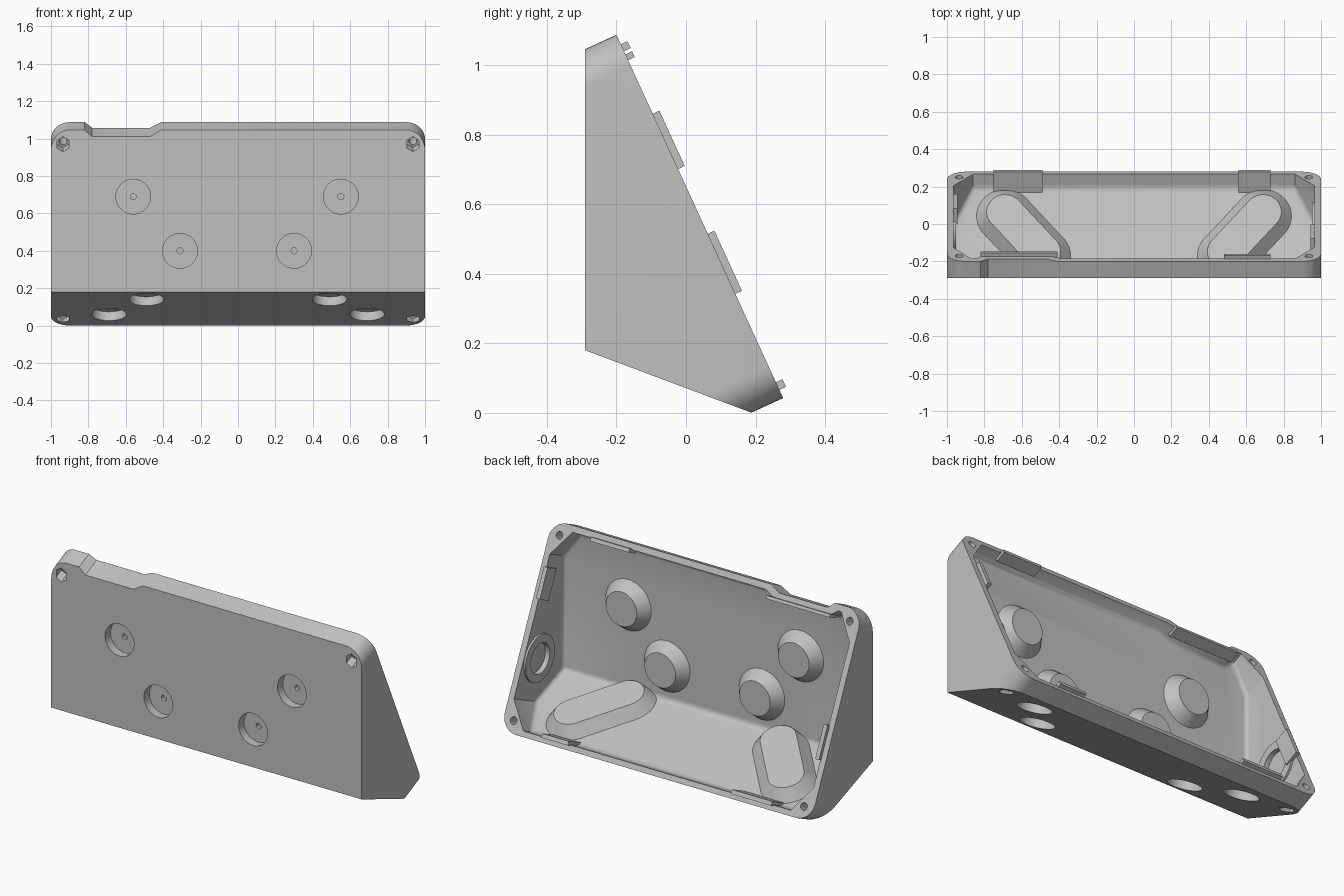
import bpy, bmesh, math
from mathutils import Matrix, Vector

if "Cube" in bpy.data.objects:
    bpy.data.objects.remove(bpy.data.objects["Cube"])

grey = bpy.data.materials.new("light_grey")
grey.diffuse_color = (0.53, 0.53, 0.53, 1)
grey.use_nodes = True
grey.node_tree.nodes["Principled BSDF"].inputs["Base Color"].default_value = grey.diffuse_color


def frame(x, y, z, origin):
    m = Matrix((x, y, z)).transposed().to_4x4()
    m.translation = origin
    return m


# Rim frame: x across, y down the slanted opening, z out of the opening
sl, cl = 0.417, 0.909
RIM = frame((1, 0, 0), (0, sl, -cl), (0, cl, sl), (0, -0.2, 1.088))
# Front frame: z points into the box; floor frame: z points up into the box
FRONT = frame((1, 0, 0), (0, 0, -1), (0, 1, 0), (0, -0.29, 0))
up = Vector((0, 0.351, 0.936)).normalized()
along = Vector((0, up.z, -up.y))
FLOOR = frame((1, 0, 0), along, up, (0, -0.29, 0.18))


def arc(cx, cy, r, a0=0, a1=360, n=40):
    full = a1 - a0 == 360
    return [(cx + r * math.cos(math.radians(a0 + (a1 - a0) * i / n)),
             cy + r * math.sin(math.radians(a0 + (a1 - a0) * i / n)))
            for i in range(n if full else n + 1)]


def finish(bm, name):
    bmesh.ops.recalc_face_normals(bm, faces=bm.faces[:])
    me = bpy.data.meshes.new(name)
    bm.to_mesh(me)
    bm.free()
    me.materials.append(grey)
    ob = bpy.data.objects.new(name, me)
    bpy.context.collection.objects.link(ob)
    return ob


def prism(name, pts, z0, z1, m, clips=(), bevel=0):
    """Extrude a profile, trim it by planes, optionally round the trimmed edges."""
    bm = bmesh.new()
    low = [bm.verts.new(m @ Vector((x, y, z0))) for x, y in pts]
    high = [bm.verts.new(m @ Vector((x, y, z1))) for x, y in pts]
    bm.faces.new(low)
    bm.faces.new(high)
    for i in range(len(pts)):
        j = (i + 1) % len(pts)
        bm.faces.new((low[i], low[j], high[j], high[i]))
    bmesh.ops.recalc_face_normals(bm, faces=bm.faces[:])
    for co, no in clips:
        bmesh.ops.bisect_plane(bm, geom=bm.verts[:] + bm.edges[:] + bm.faces[:],
                               plane_co=co, plane_no=-no, clear_outer=True)
        bmesh.ops.edgeloop_fill(bm, edges=[e for e in bm.edges if e.is_boundary])
    if bevel:
        edges = [e for e in bm.edges if any(
            all(abs((v.co - co).dot(no)) < 1e-4 for v in e.verts) for co, no in clips)]
        bmesh.ops.bevel(bm, geom=edges, offset=bevel, segments=4, profile=0.5,
                        affect='EDGES', clamp_overlap=True)
    return finish(bm, name)


def boss(name, centres, r0, r1, z0, z1, m):
    """Tapered boss around one or more centres, kept behind the front face."""
    bm = bmesh.new()
    for x, y in centres:
        for r, z in ((r0, z0), (r1, z1)):
            for p in arc(x, y, r):
                co = m @ Vector((*p, z))
                co.y = max(co.y, -0.275)
                bm.verts.new(co)
    res = bmesh.ops.convex_hull(bm, input=bm.verts[:])
    junk = {v for v in res["geom_interior"] + res["geom_unused"]
            if isinstance(v, bmesh.types.BMVert)}
    bmesh.ops.delete(bm, geom=list(junk), context='VERTS')
    bmesh.ops.dissolve_limit(bm, angle_limit=0.01, verts=bm.verts[:], edges=bm.edges[:])
    return finish(bm, name)


def combine(target, tool, op):
    mod = target.modifiers.new("join", 'BOOLEAN')
    mod.operation, mod.solver, mod.object = op, 'EXACT', tool
    bpy.context.view_layer.objects.active = target
    bpy.ops.object.modifier_apply(modifier=mod.name)
    bpy.data.objects.remove(tool)


def add(tool):
    combine(shell, tool, 'UNION')


def cut(tool):
    combine(shell, tool, 'DIFFERENCE')


# Outer wedge with rounded corners and a dip in the top edge
L, R = 1.15, 0.1
outer = (arc(-1 + R, R, R, 180, 270, 10)
         + [(-0.82, 0), (-0.78, 0.033), (-0.47, 0.033), (-0.41, 0)]
         + arc(1 - R, R, R, 270, 360, 10) + arc(1 - R, L - R, R, 0, 90, 10)
         + arc(-1 + R, L - R, R, 90, 180, 10))
front_co = Vector((0, -0.29, 0.18))
fwd = Vector((0, 1, 0))
shell = prism("enclosure_shell", outer, -0.7, 0, RIM, [(front_co, fwd), (front_co, up)])

# Cavity with slanted corners that leave room for the screws
T = 0.035
inner = [(-0.965, 0.18), (-0.87, T), (-0.85, T), (-0.81, 0.066), (-0.45, 0.066),
         (-0.38, T), (0.86, T), (0.965, 0.18), (0.965, 0.97), (0.86, 1.12),
         (-0.86, 1.12), (-0.965, 0.97)]
cut(prism("cavity", inner, -0.7, 0.1, RIM,
          [(front_co + fwd * T, fwd), (front_co + up * T, up)], bevel=0.03))

# Round bosses on the front wall, slanted bosses on the floor
front_spots = [(-0.56, -0.69), (0.55, -0.69), (-0.31, -0.4), (0.3, -0.4)]
for c in front_spots:
    add(boss("front_boss", [c], 0.155, 0.1, 0.025, 0.1, FRONT))
floor_spots = []
for s in (-1, 1):
    pair = [(s * 0.49, 0.114), (s * 0.69, 0.342)]
    floor_spots += pair
    add(boss("floor_boss", pair, 0.16, 0.098, 0.025, 0.1, FLOOR))

# Blind round recesses with a small centre hole
for m, spots in ((FRONT, front_spots), (FLOOR, floor_spots)):
    for x, y in spots:
        cut(prism("recess", arc(x, y, 0.093), -0.1, 0.05, m))
        cut(prism("pin_hole", arc(x, y, 0.016, n=16), 0.03, 0.07, m))

# Screw holes through the corners with hexagonal nut pockets
for x in (-0.935, 0.935):
    for y in (0.07, 1.08):
        cut(prism("screw_hole", arc(x, y, 0.021, n=24), -0.4, 0.1, RIM))
        cut(prism("nut_pocket", arc(x, y, 0.037, 30, 390, 6), -0.4, -0.09, RIM))

# Ringed seats on the inside of both side walls
for s in (-1, 1):
    side = frame((0, 1, 0), (0, 0, s), (s, 0, 0), (0, -0.02, 0.36))
    add(prism("seat_ring", arc(0, 0, 0.135), 0.953, 0.985, side))
    cut(prism("seat_hole", arc(0, 0, 0.088), 0.9, 0.982, side))

# Locating lips standing proud of the rim: x range, y range, depth
lips = {
    "top_lip_left": (-0.82, -0.41, 0.062, 0.08, -0.045),
    "top_lip_right": (0.48, 0.73, 0.03, 0.052, -0.045),
    "bottom_lip_left": (-0.75, -0.49, 1.1, 1.124, -0.1),
    "bottom_lip_right": (0.56, 0.73, 1.1, 1.124, -0.1),
    "side_lip_left": (-0.969, -0.945, 0.63, 0.82, -0.07),
    "side_lip_right": (0.945, 0.969, 0.25, 0.425, -0.07),
}
for name, (x0, x1, y0, y1, depth) in lips.items():
    prism(name, [(x0, y0), (x1, y0), (x1, y1), (x0, y1)], depth, 0.021, RIM)

# Smooth the rounded walls, keep edges sharp
bpy.ops.object.select_all(action='DESELECT')
shell.select_set(True)
bpy.context.view_layer.objects.active = shell
bpy.ops.object.shade_smooth_by_angle(angle=math.radians(30))
